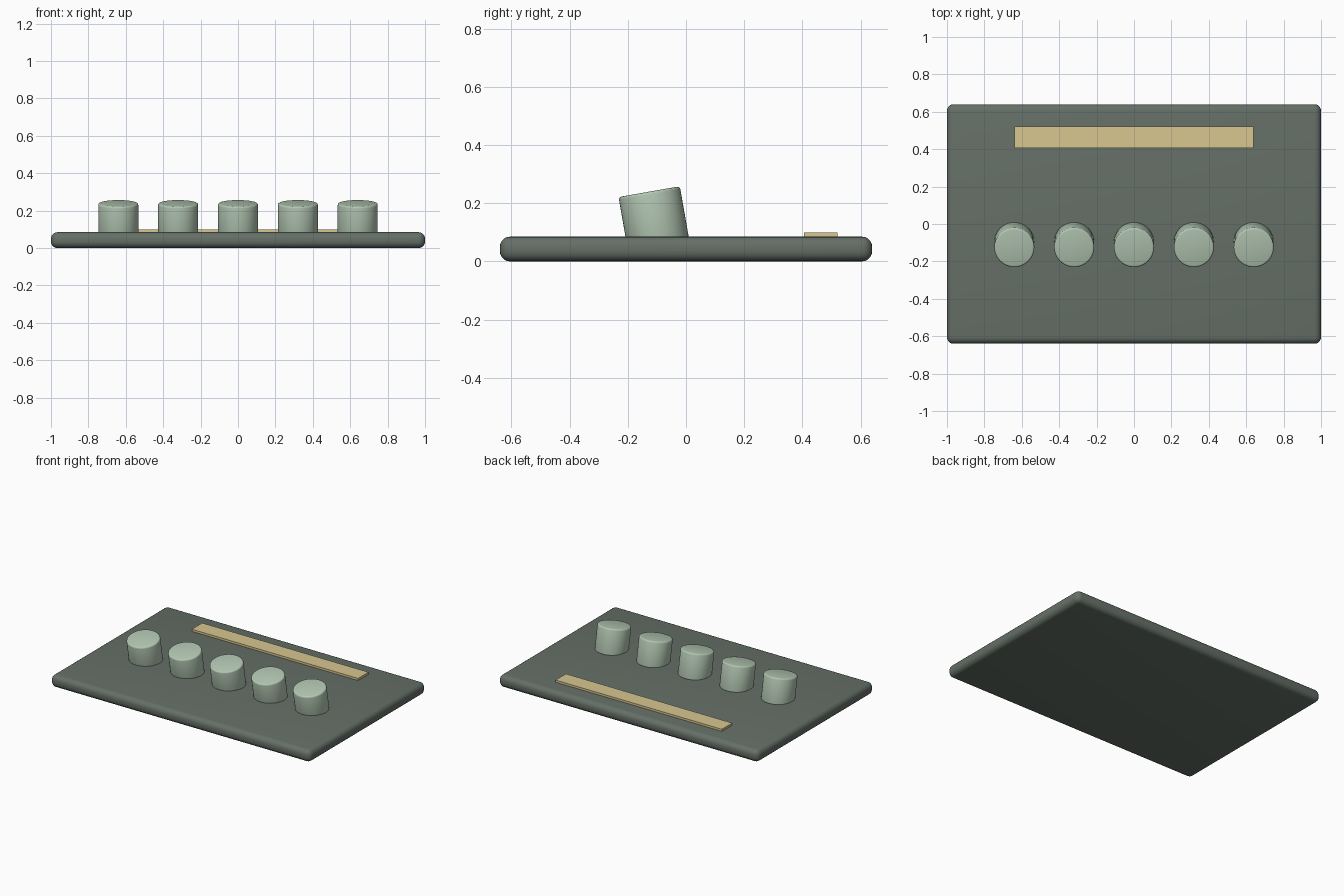
import bpy
import math

if "Cube" in bpy.data.objects:
    bpy.data.objects.remove(bpy.data.objects["Cube"])


def material(name, color):
    m = bpy.data.materials.new(name)
    m.diffuse_color = (*color, 1)
    m.use_nodes = True
    m.node_tree.nodes["Principled BSDF"].inputs["Base Color"].default_value = m.diffuse_color
    return m


def finish(obj, name, mat, bevel=0, segments=1):
    obj.name = name
    obj.data.materials.append(mat)
    bpy.ops.object.transform_apply(location=False, rotation=False, scale=True)
    if bevel:
        b = obj.modifiers.new("rounded_edges", "BEVEL")
        b.width = bevel
        b.segments = segments
        b.limit_method = "ANGLE"
        b.angle_limit = math.radians(40)
        bpy.ops.object.modifier_apply(modifier=b.name)
        bpy.ops.object.shade_smooth_by_angle(angle=math.radians(35))
    return obj


def box(name, size, loc, mat, bevel=0, segments=1):
    bpy.ops.mesh.primitive_cube_add(size=1, location=loc)
    obj = bpy.context.object
    obj.scale = size
    return finish(obj, name, mat, bevel, segments)


plate_mat = material("dark_sage", (0.13, 0.16, 0.135))
knob_mat = material("pale_sage", (0.45, 0.57, 0.45))
strip_mat = material("cream", (0.69, 0.57, 0.28))

# Rounded base plate
box("base_plate", (2.0, 1.28, 0.085), (0, 0, 0.0425), plate_mat, 0.035, 5)

# Label strip along the back
box("label_strip", (1.28, 0.114, 0.025), (0, 0.463, 0.0875), strip_mat)

# Row of five knobs leaning towards the front
tilt = math.radians(10)
for i in range(5):
    bpy.ops.mesh.primitive_cylinder_add(
        vertices=48, radius=0.107, depth=0.18,
        location=(-0.64 + 0.32 * i, -0.111, 0.151), rotation=(tilt, 0, 0))
    finish(bpy.context.object, f"knob_{i + 1}", knob_mat, 0.01, 3)
